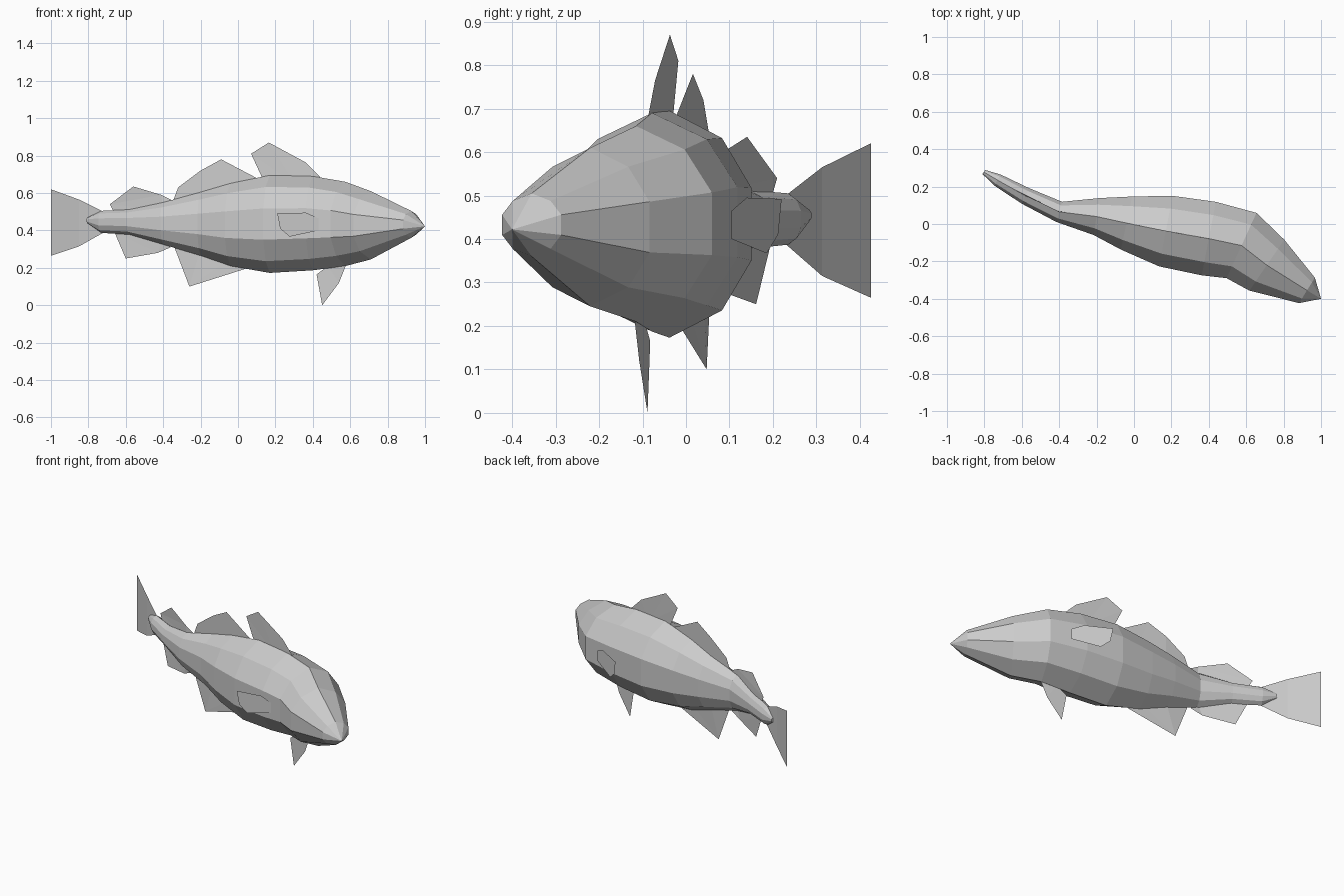
import bpy, bmesh, math

if "Cube" in bpy.data.objects:
    bpy.data.objects.remove(bpy.data.objects["Cube"])

# Body stations: x, y of the spine, half width, top z, bottom z
ST = [(0.925, -0.355, 0.080, 0.505, 0.36), (0.71, -0.22, 0.165, 0.61, 0.245),
      (0.575, -0.115, 0.192, 0.66, 0.21), (0.40, -0.078, 0.200, 0.69, 0.187),
      (0.17, -0.038, 0.192, 0.695, 0.173), (-0.04, 0.005, 0.145, 0.652, 0.21),
      (-0.20, 0.04, 0.100, 0.605, 0.265), (-0.40, 0.065, 0.056, 0.55, 0.325),
      (-0.58, 0.15, 0.046, 0.512, 0.378), (-0.73, 0.235, 0.034, 0.505, 0.387),
      (-0.803, 0.278, 0.013, 0.47, 0.438)]
TIP = (1.0, -0.40, 0.422)
# Half of the ten-sided cross-section: side, up
HALF = [(0, 1), (0.64, 0.76), (1, 0.32), (1, -0.32), (0.64, -0.76), (0, -1)]
SECTION = HALF + [(-s, u) for s, u in HALF[-2:0:-1]]


def add_object(name, bm):
    mesh = bpy.data.meshes.new(name)
    bm.to_mesh(mesh)
    bm.free()
    ob = bpy.data.objects.new(name, mesh)
    bpy.context.collection.objects.link(ob)
    return ob


def spine_y(x):
    pts = [TIP[:2]] + [s[:2] for s in ST] + [(-1.0, 0.425)]
    for (x0, y0), (x1, y1) in zip(pts, pts[1:]):
        if x >= x1:
            return y0 + (y1 - y0) * (x - x0) / (x1 - x0)
    return pts[-1][1]


def fin(name, points):
    bm = bmesh.new()
    bm.faces.new([bm.verts.new(p) for p in points])
    bmesh.ops.triangulate(bm, faces=bm.faces[:])
    return add_object(name, bm)


# Bent body lofted through the stations
bm = bmesh.new()
rings = []
path = [TIP[:2]] + [s[:2] for s in ST] + [(-0.88, 0.335)]
for i, (x, y, w, zt, zb) in enumerate(ST):
    (ax, ay), (bx, by) = path[i], path[i + 2]
    d = math.hypot(bx - ax, by - ay)
    nx, ny = -(ay - by) / d, (ax - bx) / d
    zc, h = (zt + zb) / 2, (zt - zb) / 2
    rings.append([bm.verts.new((x + nx * w * s, y + ny * w * s, zc + h * u))
                  for s, u in SECTION])
n = len(SECTION)
for a, b in zip(rings, rings[1:]):
    for k in range(n):
        bm.faces.new((a[k], a[(k + 1) % n], b[(k + 1) % n], b[k]))
snout = bm.verts.new(TIP)
for k in range(n):
    bm.faces.new((snout, rings[0][(k + 1) % n], rings[0][k]))
bm.faces.new(rings[-1])
bmesh.ops.recalc_face_normals(bm, faces=bm.faces[:])
add_object("body", bm)

# Thin fins on the centre line, as x, z outlines following the bend
FINS = {
    "front_dorsal_fin": [(0.13, 0.68), (0.07, 0.81), (0.165, 0.87), (0.36, 0.765),
                         (0.44, 0.685), (0.30, 0.65)],
    "middle_dorsal_fin": [(-0.35, 0.55), (-0.32, 0.56), (-0.32, 0.63), (-0.20, 0.72),
                          (-0.09, 0.78), (0.10, 0.68), (-0.03, 0.61), (-0.2, 0.56)],
    "rear_dorsal_fin": [(-0.66, 0.49), (-0.685, 0.54), (-0.56, 0.635), (-0.41, 0.59),
                        (-0.34, 0.555), (-0.40, 0.51)],
    "front_anal_fin": [(-0.34, 0.31), (-0.26, 0.10), (0.04, 0.195), (-0.04, 0.25),
                       (-0.2, 0.3)],
    "rear_anal_fin": [(-0.66, 0.39), (-0.60, 0.25), (-0.43, 0.28), (-0.36, 0.31),
                      (-0.40, 0.36)],
    "pelvic_fin": [(0.48, 0.21), (0.42, 0.165), (0.45, 0.0), (0.54, 0.12),
                   (0.58, 0.22)],
    "tail_fin": [(-0.72, 0.50), (-0.85, 0.565), (-1.0, 0.62), (-1.0, 0.265),
                 (-0.85, 0.315), (-0.72, 0.388)],
}
for name, outline in FINS.items():
    fin(name, [(x, spine_y(x), z) for x, z in outline])

# Flared side fins: distance from base to tip, z
SIDE = [(0, 0.465), (0.3, 0.495), (1, 0.492), (0.93, 0.41), (0.7, 0.367), (0, 0.40)]
for name, (x0, y0), (x1, y1) in (("left_pectoral_fin", (0.43, -0.285), (0.21, -0.312)),
                                 ("right_pectoral_fin", (0.54, 0.105), (0.335, 0.22))):
    fin(name, [(x0 + (x1 - x0) * t, y0 + (y1 - y0) * t, z) for t, z in SIDE])
